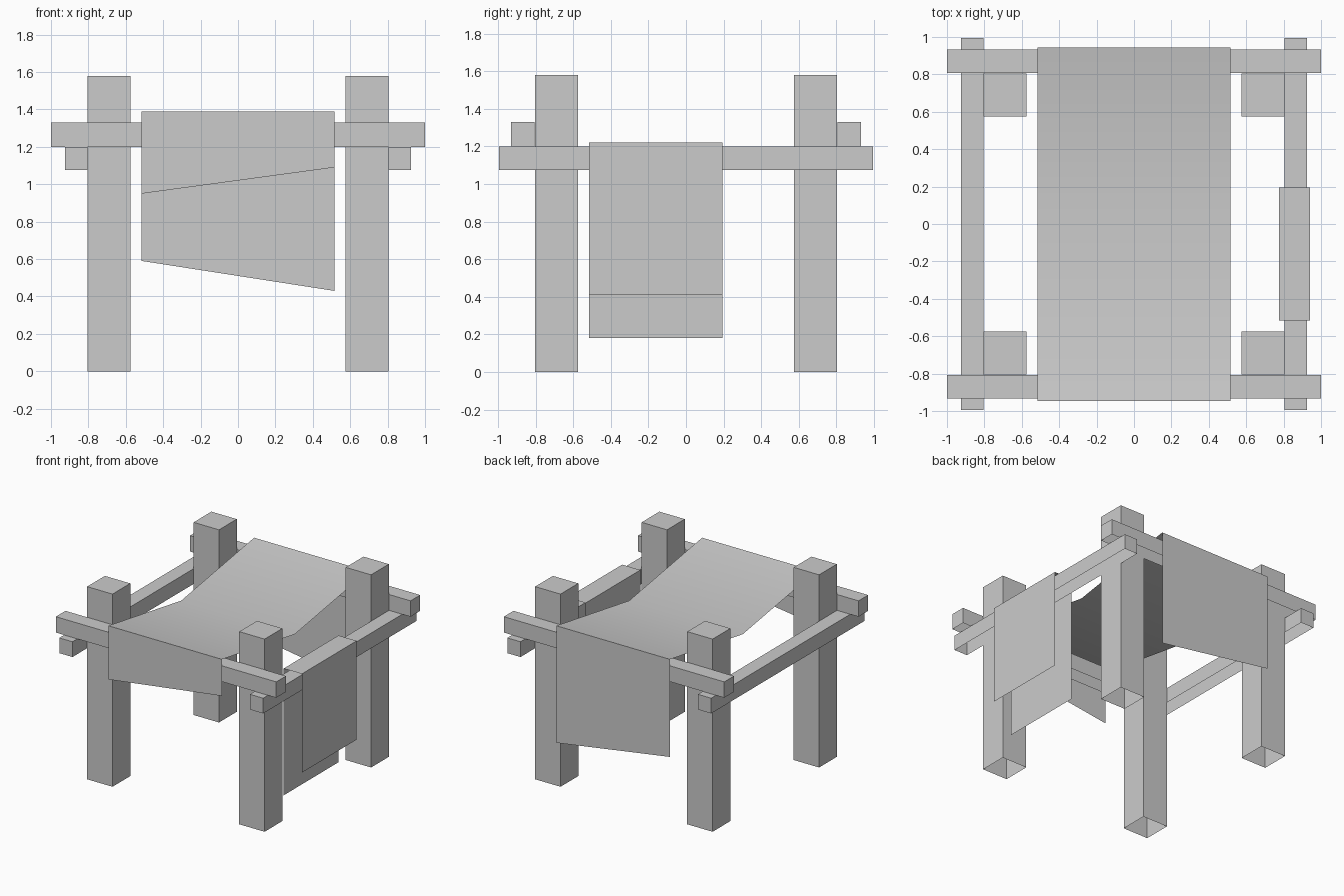
import bpy
import bmesh

cube = bpy.data.objects.get("Cube")
if cube:
    bpy.data.objects.remove(cube, do_unlink=True)

# One plain grey for everything
GREY = (0.6, 0.6, 0.6, 1.0)
grey = bpy.data.materials.new("plain_grey")
grey.use_nodes = True
grey.diffuse_color = GREY
grey.node_tree.nodes["Principled BSDF"].inputs["Base Color"].default_value = GREY


def finish(bm, name):
    mesh = bpy.data.meshes.new(name)
    bm.to_mesh(mesh)
    bm.free()
    mesh.materials.append(grey)
    obj = bpy.data.objects.new(name, mesh)
    bpy.context.collection.objects.link(obj)
    return obj


def beam(name, center, size):
    """Box-shaped timber, left open underneath."""
    bm = bmesh.new()
    bmesh.ops.create_cube(bm, size=1)
    bottom = [f for f in bm.faces if f.normal.z < -0.5]
    bmesh.ops.delete(bm, geom=bottom, context='FACES_ONLY')
    for v in bm.verts:
        v.co = [c + s * p for c, s, p in zip(center, size, v.co)]
    return finish(bm, name)


def sheet(name, edge_a, edge_b):
    """Thin cloth spanning two matching edge paths."""
    bm = bmesh.new()
    a = [bm.verts.new(p) for p in edge_a]
    b = [bm.verts.new(p) for p in edge_b]
    for i in range(len(a) - 1):
        bm.faces.new((a[i], b[i], b[i + 1], a[i + 1]))
    return finish(bm, name)


# Four posts
for sy, depth in ((-1, "front"), (1, "back")):
    for sx, side in ((-1, "right"), (1, "left")):
        beam(f"{depth}_{side}_post", (sx * 0.69, sy * 0.69, 0.79), (0.23, 0.23, 1.58))

# Upper rails across the front and back, lower rails along the sides
for s, depth, side in ((-1, "front", "right"), (1, "back", "left")):
    beam(f"{depth}_rail", (0, s * 0.87, 1.265), (2, 0.125, 0.13))
    beam(f"{side}_rail", (s * 0.865, 0, 1.1375), (0.12, 1.99, 0.125))

# Sagging cover with uneven flaps front and back
W, Y, TOP, SAG = 0.515, 0.945, 1.39, 1.235


def cover_edge(x, front_z, back_z):
    return [(x, -Y, front_z), (x, -Y, TOP), (x, 0, SAG), (x, Y, TOP), (x, Y, back_z)]


cover = sheet("sagging_cover", cover_edge(-W, 0.95, 0.59), cover_edge(W, 1.09, 0.43))
bpy.context.view_layer.objects.active = cover
cover.select_set(True)
bpy.ops.object.shade_smooth_by_angle(angle=0.6)
cover.select_set(False)

# Cloth folded over the left rail, longer on the inside
fold = ((0.775, 0.18), (0.775, 1.22), (0.94, 1.22), (0.94, 0.41))
sheet("hanging_cloth",
      [(x, 0.195, z) for x, z in fold],
      [(x, -0.515, z) for x, z in fold])
